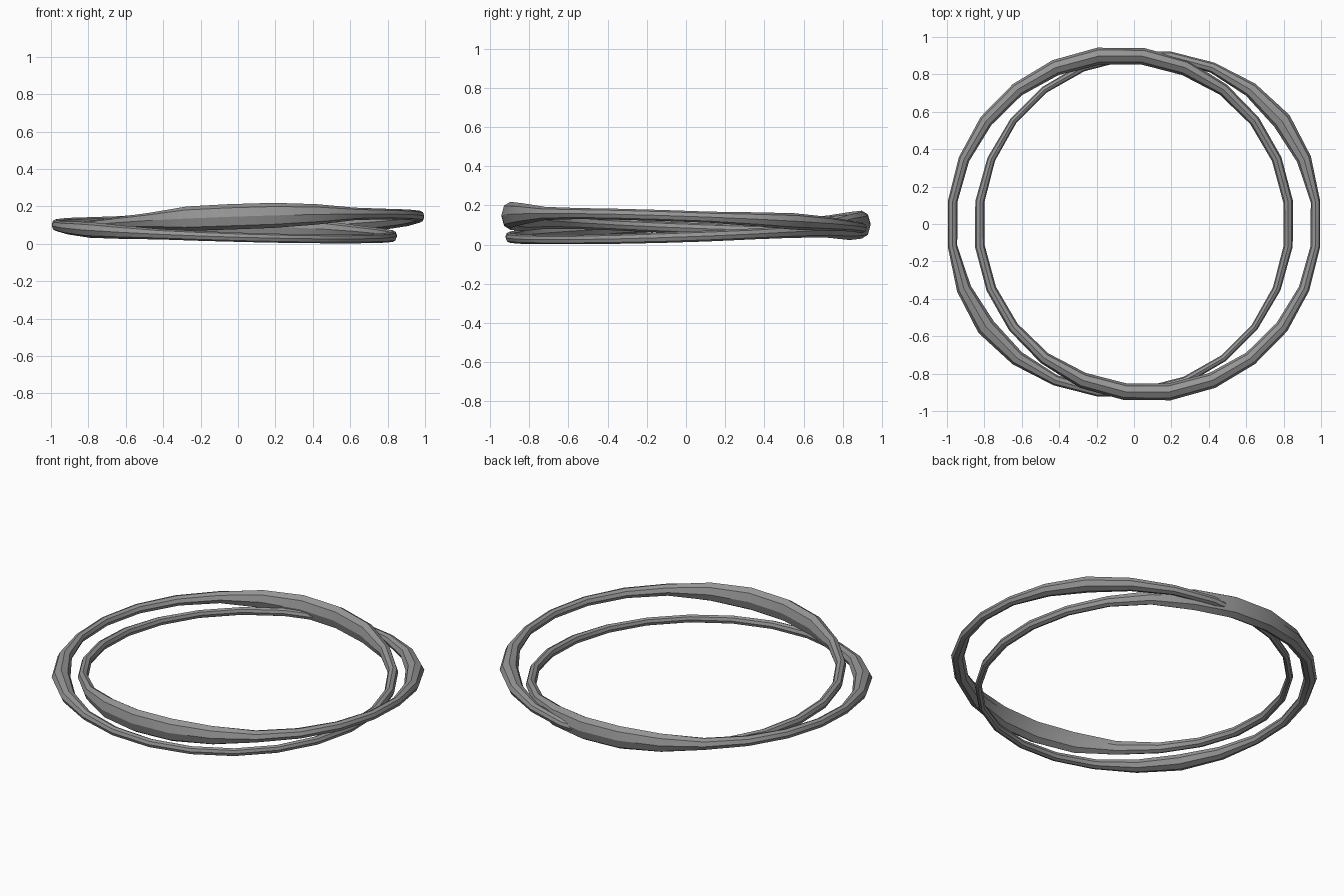
import bpy, bmesh, math
from math import sin, cos, pi

if "Cube" in bpy.data.objects:
    bpy.data.objects.remove(bpy.data.objects["Cube"])

grey = bpy.data.materials.new("grey_metal")
grey.diffuse_color = (0.30, 0.30, 0.30, 1)
grey.use_nodes = True
grey.node_tree.nodes["Principled BSDF"].inputs["Base Color"].default_value = grey.diffuse_color

SEGMENTS, SIDES = 24, 8

# angle in degrees, radial width, height of the strand
KEYS = [(0, .052, .056), (30, .055, .055), (50, .062, .075), (66, .085, .130),
        (88, .092, .138), (107, .090, .130), (123, .078, .070), (143, .072, .056),
        (165, .052, .056), (187, .050, .056), (201, .075, .068), (211, .105, .084),
        (226, .100, .084), (240, .060, .058), (270, .048, .050), (315, .036, .046),
        (345, .046, .052), (360, .052, .056)]


def section_size(deg):
    """Width and height between the two nearest keys."""
    for (a, w0, h0), (b, w1, h1) in zip(KEYS, KEYS[1:]):
        if a <= deg <= b:
            t = (deg - a) / (b - a)
            return w0 + (w1 - w0) * t, h0 + (h1 - h0) * t


def make_ring(name, flip, lift):
    """Tilted, off-centre ring with a swelling strand; flip turns it half way round."""
    bm = bmesh.new()
    loops = []
    for i in range(SEGMENTS):
        deg = (i + 0.5) * 360 / SEGMENTS
        a = math.radians(deg)
        w, h = section_size(deg)
        z0 = 0.070 - 0.030 * cos(a) + 0.033 * sin(a) + lift
        loop = []
        for j in range(SIDES):
            b = 2 * pi * j / SIDES
            r = 0.905 + cos(b) * w / 2
            x, y = -0.073 + r * cos(a), r * sin(a)
            loop.append(bm.verts.new((x * flip, y * flip, z0 + sin(b) * h / 2)))
        loops.append(loop)
    for i in range(SEGMENTS):
        p, q = loops[i], loops[(i + 1) % SEGMENTS]
        for j in range(SIDES):
            k = (j + 1) % SIDES
            bm.faces.new((p[j], q[j], q[k], p[k]))
    bmesh.ops.recalc_face_normals(bm, faces=bm.faces)
    mesh = bpy.data.meshes.new(name)
    bm.to_mesh(mesh)
    bm.free()
    mesh.materials.append(grey)
    ob = bpy.data.objects.new(name, mesh)
    bpy.context.collection.objects.link(ob)
    # smooth along the strand, sharp between its long facets
    bpy.ops.object.select_all(action='DESELECT')
    ob.select_set(True)
    bpy.context.view_layer.objects.active = ob
    bpy.ops.object.shade_smooth_by_angle(angle=math.radians(30))


# two matching rings, interlocked
make_ring("lower_ring", 1, 0.0)
make_ring("upper_ring", -1, 0.045)
